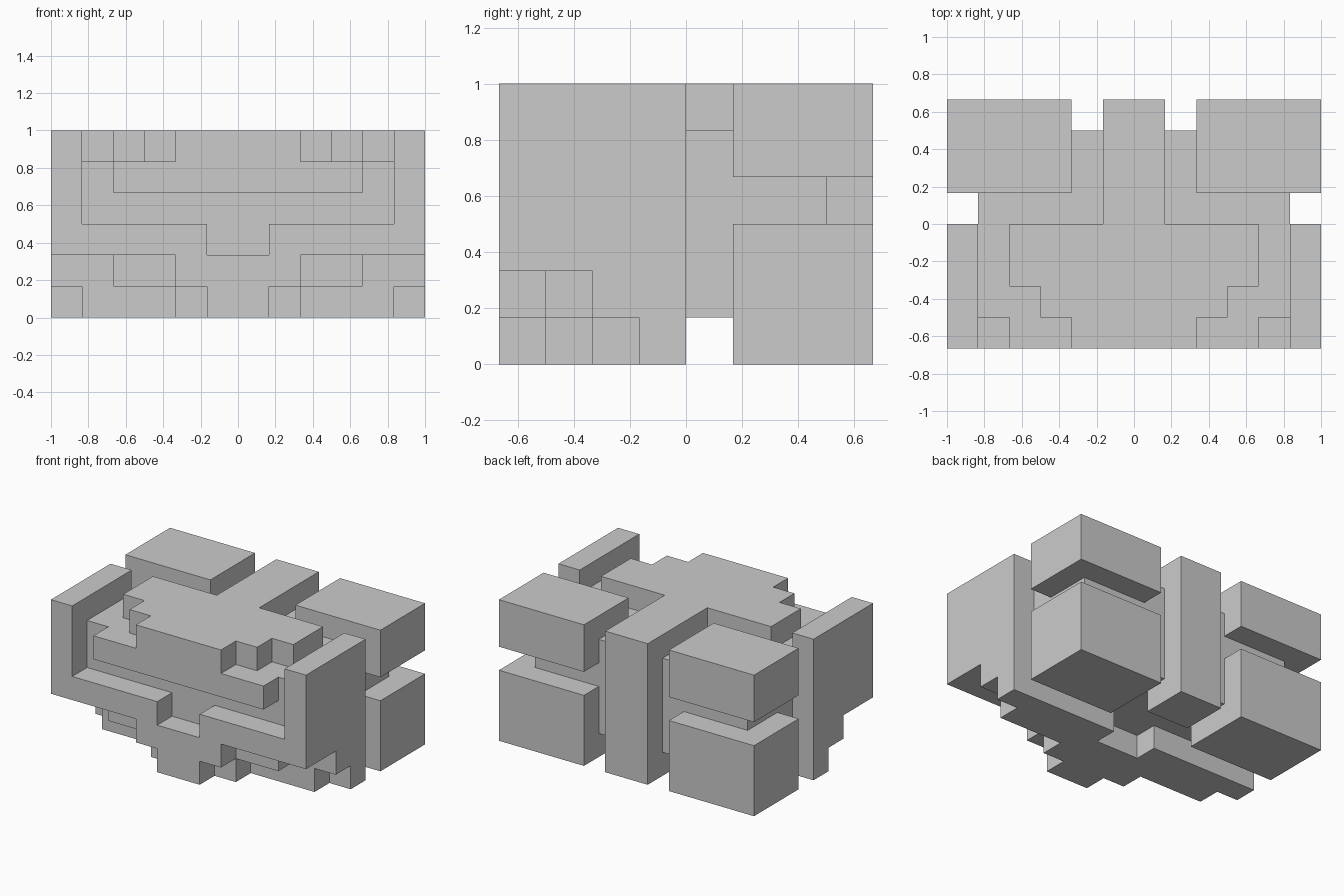
import bpy, bmesh

if "Cube" in bpy.data.objects:
    bpy.data.objects.remove(bpy.data.objects["Cube"])

U = 1 / 6  # size of one building block

# Each part: boxes (x0, x1, y0, y1, z0, z1) in block units, mirrored across x = 0
PARTS = {
    # inner body that joins everything
    "core": [(0, 5, -3, 3, 2, 5), (0, 5, -2, 3, 1, 2)],
    # vertical fin running down the back
    "rear_spine": [(0, 1, 3, 4, 0, 6), (0, 1, 2, 3, 0, 1), (0, 1, 0, 3, 5, 6)],
    # stepped roof with overhanging front lip
    "roof": [(0, 4, -4, -3, 4, 5), (0, 4, -2, 0, 5, 6),
             (0, 3, -3, -2, 5, 6), (0, 2, -4, -3, 5, 6)],
    # front lip with centre notch
    "front_lip": [(1, 6, -4, -3, 2, 3)],
    # side walls with stepped lower edge
    "side_wall": [(5, 6, -4, 0, 2, 6), (5, 6, -2, 0, 1, 2), (5, 6, -1, 0, 0, 1)],
    # stepped underside, open in the middle at the back
    "underside": [(0, 2, -4, -2, 1, 2), (2, 4, -3, -2, 1, 2), (0, 1, -4, -3, 0, 1),
                  (0, 2, -3, -2, 0, 1), (0, 5, -2, -1, 0, 1), (1, 5, -1, 0, 0, 1)],
    "upper_rear_block": [(2, 6, 1, 4, 4, 6)],
    "lower_rear_block": [(2, 6, 1, 4, 0, 3)],
}


def cells(box):
    x0, x1, y0, y1, z0, z1 = box
    for x in range(x0, x1):
        for y in range(y0, y1):
            for z in range(z0, z1):
                yield (x, y, z)
                yield (-1 - x, y, z)  # mirrored cell


# Every cell belongs to the first part that claims it
owner = {}
for name, boxes in PARTS.items():
    for box in boxes:
        for c in cells(box):
            owner.setdefault(c, name)


def build(name):
    """Make a part from its cells, keeping only the outer faces."""
    bm = bmesh.new()
    verts = {}

    def vert(p):
        if p not in verts:
            verts[p] = bm.verts.new([v * U for v in p])
        return verts[p]

    for c in [k for k, n in owner.items() if n == name]:
        for axis in range(3):
            a, b = (axis + 1) % 3, (axis + 2) % 3
            for side in (0, 1):
                near = list(c)
                near[axis] += 2 * side - 1
                if tuple(near) in owner:
                    continue
                loop = []
                for da, db in ((0, 0), (1, 0), (1, 1), (0, 1)):
                    p = list(c)
                    p[axis] += side
                    p[a] += da
                    p[b] += db
                    loop.append(vert(tuple(p)))
                bm.faces.new(loop if side else loop[::-1])

    # merge the flat cell faces into large panels
    bmesh.ops.dissolve_limit(bm, angle_limit=0.01, verts=bm.verts[:], edges=bm.edges[:])
    mesh = bpy.data.meshes.new(name)
    bm.to_mesh(mesh)
    bm.free()
    bpy.context.collection.objects.link(bpy.data.objects.new(name, mesh))


for part in PARTS:
    build(part)
